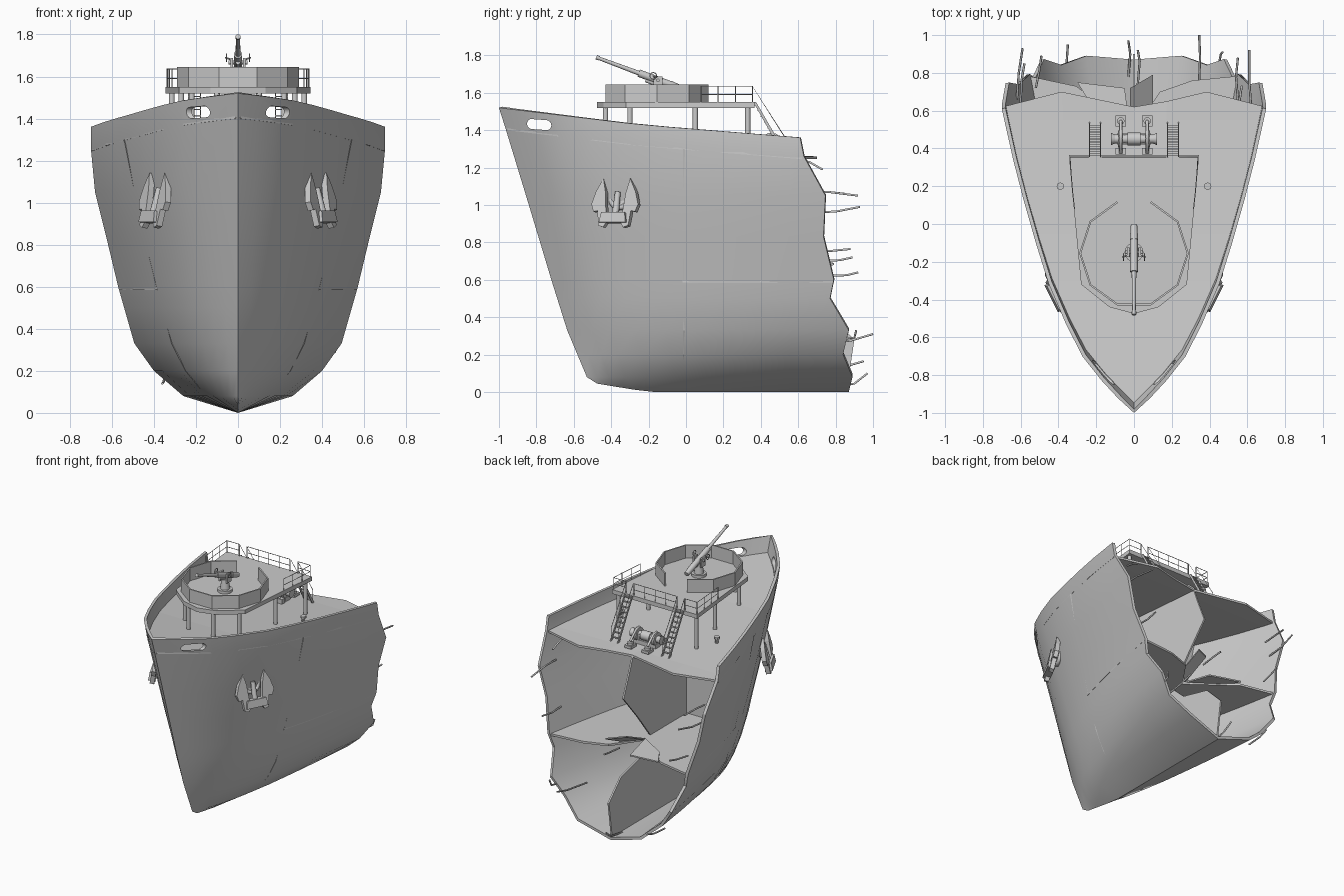
import bpy, bmesh, math
from mathutils import Vector, Matrix

if "Cube" in bpy.data.objects:
    bpy.data.objects.remove(bpy.data.objects["Cube"])

def interp(tab, v):
    if v <= tab[0][0]: return tab[0][1]
    for (a, p), (b, q) in zip(tab, tab[1:]):
        if v <= b: return p + (q - p) * (v - a) / (b - a)
    return tab[-1][1]

def add(name, bm, smooth=None):
    bmesh.ops.recalc_face_normals(bm, faces=bm.faces)
    me = bpy.data.meshes.new(name); bm.to_mesh(me); bm.free()
    ob = bpy.data.objects.new(name, me); bpy.context.collection.objects.link(ob)
    if smooth: shade(ob, smooth)
    return ob

def activate(ob):
    bpy.ops.object.select_all(action='DESELECT')
    ob.select_set(True); bpy.context.view_layer.objects.active = ob

def shade(ob, deg):
    activate(ob); bpy.ops.object.shade_smooth_by_angle(angle=math.radians(deg))

def slab(name, pts, thick):
    """Flat polygon extruded along a vector."""
    bm = bmesh.new()
    f = bm.faces.new([bm.verts.new(p) for p in pts])
    r = bmesh.ops.extrude_face_region(bm, geom=[f], use_keep_orig=True)
    bmesh.ops.translate(bm, vec=thick, verts=[v for v in r['geom'] if isinstance(v, bmesh.types.BMVert)])
    return add(name, bm)

def cyl(name, a, b, r0, r1=None, n=12):
    a, b = Vector(a), Vector(b); d = b - a
    bm = bmesh.new()
    m = Matrix.Translation((a + b) / 2) @ d.to_track_quat('Z', 'Y').to_matrix().to_4x4()
    bmesh.ops.create_cone(bm, cap_ends=True, segments=n, radius1=r0,
                          radius2=r0 if r1 is None else r1, depth=d.length, matrix=m)
    return add(name, bm, 40)

def box(name, c, s):
    bm = bmesh.new()
    bmesh.ops.create_cube(bm, size=1, matrix=Matrix.Translation(c) @ Matrix.Diagonal((*s, 1)))
    return add(name, bm)

def tubes(name, paths, r, res=1, cyclic=False):
    cu = bpy.data.curves.new(name, 'CURVE'); cu.dimensions = '3D'
    cu.bevel_depth = r; cu.bevel_resolution = res; cu.use_fill_caps = True
    for path in paths:
        sp = cu.splines.new('POLY'); sp.points.add(len(path) - 1); sp.use_cyclic_u = cyclic
        for q, p in zip(sp.points, path): q.co = (*p, 1)
    ob = bpy.data.objects.new(name, cu); bpy.context.collection.objects.link(ob)
    activate(ob); bpy.ops.object.convert(target='MESH')

# hull form: stem rake, torn aft edge, half breadth by height, sheer line, waterline shape
STEM = [(.045, -.475), (.08, -.53), (.33, -.635), (.6, -.72), (1.0, -.84), (1.52, -1)]
TORN = [(0, .87), (.08, .89), (.2, .84), (.33, .87), (.5, .77), (.6, .79), (.83, .735), (1.05, .745), (1.29, .61)]
WIDE = [(0, 0), (.08, .26), (.2, .4), (.32, .49), (.6, .57), (.83, .625), (1.05, .68), (1.25, .7)]
SHEER = [(-1, 1.52), (-.25, 1.43), (.62, 1.36)]
FULL = [(0, 0), (.05, .13), (.1, .24), (.18, .39), (.28, .51), (.42, .65), (.61, .785), (.8, .9), (1, 1)]
sheer = lambda y: interp(SHEER, y)
def hx(y, z):
    s, e = interp(STEM, z), interp(TORN, z)
    return interp(WIDE, z) * interp(FULL, (y - s) / (e - s))

# hull shell
rows = [0, .08, .2, .33, .5, .6, .83, 1.05, 'deck', 'top']
cols = [0, .05, .11, .19, .3, .44, .58, .72, .86, 1, None]
def hull_point(row, t):
    off = {'deck': -.1, 'top': 0}.get(row)
    s = {'deck': -.967, 'top': -1}.get(row) or interp(STEM, row)
    e = {'deck': .63, 'top': .61}.get(row) or interp(TORN, row)
    y = e if t is None else s + (.56 - s) * t
    z = sheer(y) + off if off is not None else row
    if row == 0: z = .045 * max(0, (-.2 - y) / .275)
    return Vector((0 if t == 0 or row == 0 else max(0, hx(y, z)), y, z))
bm = bmesh.new()
grid = []
for t in cols:
    side = [hull_point(r, t) for r in rows]
    line = [Vector((-p.x, p.y, p.z)) for p in side[:0:-1]] + side
    grid.append([bm.verts.new(p) for p in line])
for a, b in zip(grid, grid[1:]):
    for i in range(len(a) - 1):
        bm.faces.new((a[i], a[i + 1], b[i + 1], b[i]))
bmesh.ops.remove_doubles(bm, verts=bm.verts, dist=.0005)
bmesh.ops.dissolve_degenerate(bm, edges=bm.edges, dist=.0005)
hull = add('hull', bm)
so = hull.modifiers.new('plate', 'SOLIDIFY'); so.thickness = .02; so.offset = -1
# slots through the bulwark near the bow
slot = []
for i in range(16):
    a = math.tau * i / 16
    slot.append((-.4, -.785 + (.037 if math.cos(a) > 0 else -.037) + .028 * math.cos(a),
                 1.43 + .028 * math.sin(a) - (.004 if math.cos(a) > 0 else -.004)))
cutter = slab('slot_cutter', slot, (.8, 0, 0)); cutter.hide_render = True
bo = hull.modifiers.new('slots', 'BOOLEAN'); bo.object = cutter; bo.solver = 'EXACT'; bo.use_self = True
activate(hull)
for m in ('plate', 'slots'): bpy.ops.object.modifier_apply(modifier=m)
bpy.data.objects.remove(cutter)
shade(hull, 30)

# decks with torn aft edges, and bulkheads
def deck(name, zf, ys, edge):
    bm = bmesh.new(); fr = [-1, -.55, 0, .25, .55, 1]; prev = None
    for y in ys + [None]:
        pts = []
        for f, e in zip(fr, edge):
            yy = e if y is None else y
            pts.append(bm.verts.new((f * (max(.002, hx(yy, zf(yy))) - .002), yy, zf(yy))))
        if prev:
            for i in range(5): bm.faces.new((prev[i], prev[i + 1], pts[i + 1], pts[i]))
        prev = pts
    bmesh.ops.recalc_face_normals(bm, faces=bm.faces)
    r = bmesh.ops.extrude_face_region(bm, geom=bm.faces[:], use_keep_orig=True)
    bmesh.ops.translate(bm, vec=(0, 0, -.015), verts=[v for v in r['geom'] if isinstance(v, bmesh.types.BMVert)])
    add(name, bm)
deck('main_deck', lambda y: sheer(y) - .1, [-.955, -.88, -.81, -.69, -.5, -.3, -.05, .3, .55],
     [.62, .7, .62, .65, .7, .62])
deck('lower_deck', lambda y: .6, [-.02, .2, .4], [.785, .73, .5, .7, .76, .785])
zs = [.08, .2, .33, .6, .83, 1.05, 1.3]
half = [(hx(0, z) - .005, 0, z) for z in zs]
slab('cross_bulkhead', [(0, 0, .01)] + half + [(-x, y, z) for x, y, z in half[::-1]], (0, -.015, 0))
slab('upper_centre_bulkhead', [(-.006, y, z) for y, z in
     [(0, .6), (.42, .6), (.56, .78), (.73, .98), (.66, 1.15), (.62, 1.255), (0, 1.3)]], (.012, 0, 0))
slab('lower_centre_bulkhead', [(-.006, y, z) for y, z in
     [(0, .01), (.86, .01), (.9, .28), (.76, .42), (.52, .48), (.4, .59), (0, .59)]], (.012, 0, 0))
slab('bent_plate', [(-.02, .5, .6), (.1, .62, .6), (.1, .79, .68), (-.02, .72, .7)], (0, 0, .01))
slab('torn_strip', [(-.22, .62, .6), (-.02, .5, .6), (-.05, .72, .57), (-.3, .75, .6)], (0, 0, .01))

# bent reinforcing bars at the break
bars = [[(-.62, .66, .96), (-.61, .8, .965), (-.59, .93, .99)], [(-.6, .64, 1.065), (-.595, .76, 1.07), (-.58, .85, 1.06)],
        [(-.52, .72, .7), (-.5, .82, .705), (-.49, .89, .72)], [(-.36, .76, .14), (-.355, .88, .145), (-.35, .95, .165)],
        [(-.03, .78, .03), (-.02, .9, .045), (-.03, .97, .1)], [(.02, .74, .62), (.03, .86, .625), (.02, .92, .64)],
        [(.34, .66, .25), (.35, .88, .275), (.345, 1.0, .31)], [(.44, .8, .28), (.46, .9, .29), (.47, .91, .33)],
        [(.55, .66, .75), (.54, .78, .755), (.55, .88, .765)], [(.62, .62, 1.06), (.61, .76, 1.07), (.61, .92, 1.05)],
        [(.56, .6, 1.24), (.56, .66, 1.23), (.57, .73, 1.19)]]
tubes('bent_bars', bars, .006)

# gun platform with posts
edge = [(.345, .365), (.28, -.32), (.13, -.44)]
outline = edge + [(0, -.475)] + [(-x, y) for x, y in edge[::-1]]
slab('gun_platform', [(x, y, 1.52) for x, y in outline], (0, 0, .03))
for s in (-1, 1):
    for x, y in [(.1, -.43), (.22, -.3), (.27, .05), (.315, .33)]:
        cyl('platform_post', (s * x, y, sheer(y) - .1), (s * x, y, 1.525), .014)

# ten-sided gun tub, open at the back
bm = bmesh.new()
ring = [(.285 * math.cos(math.radians(108 + 36 * i)), -.155 + .285 * math.sin(math.radians(108 + 36 * i))) for i in range(10)]
lo = [bm.verts.new((x, y, 1.545)) for x, y in ring]; hi = [bm.verts.new((x, y, 1.645)) for x, y in ring]
for i in range(9): bm.faces.new((lo[i], lo[i + 1], hi[i + 1], hi[i]))
tub = add('gun_tub', bm)
so = tub.modifiers.new('plate', 'SOLIDIFY'); so.thickness = .01; so.offset = 0

# railings and ladders
rails = []
for s in (-1, 1):
    runs = [[(.315, .08), (.325, .17), (.333, .265), (.338, .355), (.24, .355)], [(.17, .355), (.085, .355), (0, .355)]]
    for run in runs:
        for z in (1.59, 1.635): rails.append([(s * x, y, z) for x, y in run])
        rails += [[(s * x, y, 1.545), (s * x, y, 1.637)] for x, y in run]
    steps = []
    for x in (.178, .236):
        rails.append([(s * x, .355, 1.55), (s * x, .355, 1.635), (s * x, .53, 1.36), (s * x, .53, 1.28)])
        slab('ladder_side', [(s * x - .003, .36, 1.55), (s * x - .003, .375, 1.55), (s * x - .003, .54, 1.265), (s * x - .003, .52, 1.265)], (.006, 0, 0))
    for i in range(9):
        box('ladder_rung', (s * .207, .37 + .018 * i, 1.535 - .0305 * i), (.056, .014, .006))
tubes('railings', rails, .0025, 0)

# deck gun, raised towards the bow
A, D = Vector((0, -.15, 1.667)), Vector((0, -.33, .123)).normalized()
cyl('gun_base', (0, -.15, 1.55), (0, -.15, 1.57), .05, n=16)
cyl('gun_pedestal', (0, -.15, 1.57), (0, -.15, 1.64), .033, .024, 16)
cyl('gun_barrel', A, A + D * .345, .014, .009)
cyl('gun_muzzle', A + D * .335, A + D * .352, .012)
cyl('gun_cradle', A - D * .08, A + D * .11, .02)
cyl('recoil_tube', A + Vector((0, 0, -.024)) - D * .04, A + Vector((0, 0, -.024)) + D * .07, .011)
cyl('gun_breech', A - D * .155, A - D * .07, .017, .022)
cyl('trunnion', A - Vector((.045, 0, 0)), A + Vector((.045, 0, 0)), .009)
for s in (-1, 1):
    box('gun_yoke', (s * .03, -.15, 1.655), (.012, .05, .065))
    c = Vector((s * .055, -.175, 1.69))
    tubes('hand_wheel', [[c + Vector((0, .018 * math.cos(k * math.tau / 12), .018 * math.sin(k * math.tau / 12))) for k in range(12)]], .003, 1, True)
    cyl('wheel_shaft', (s * .03, -.165, 1.68), c + Vector((s * .006, 0, 0)), .004, n=8)

# anchor windlass and deck fittings
zd = sheer(.45) - .1
cyl('windlass_drum', (-.1, .45, zd + .06), (.1, .45, zd + .06), .024)
cyl('windlass_motor', (-.035, .45, zd + .06), (.035, .45, zd + .06), .034)
box('windlass_bed', (0, .45, zd + .015), (.18, .06, .03))
for s in (-1, 1):
    cyl('warping_head', (s * .095, .45, zd + .06), (s * .122, .45, zd + .06), .022, .032)
    cyl('chain_wheel', (s * .06, .45, zd + .06), (s * .085, .45, zd + .06), .046, n=16)
    box('bearing_stand', (s * .05, .45, zd + .035), (.012, .05, .07))
    box('chain_pipe_pad', (s * .07, .545, zd + .008), (.055, .06, .02))
    cyl('chain_pipe', (s * .07, .545, zd), (s * .07, .545, zd + .035), .02)
    box('chain_stopper', (s * .07, .385, zd + .02), (.055, .035, .04))
    tubes('anchor_chain', [[(s * .07, .545, zd + .04), (s * .07, .48, zd + .1), (s * .07, .44, zd + .105), (s * .07, .375, zd + .04)]], .009)
    zb = sheer(.2) - .1
    cyl('bollard', (s * .39, .2, zb), (s * .39, .2, zb + .035), .012, n=8)
    cyl('bollard_cap', (s * .39, .2, zb + .03), (s * .39, .2, zb + .045), .02, n=8)

# anchors hanging at the bow
fluke = [(.08, .14), (.118, .07), (.14, 0), (.125, -.04), (.1, -.035), (.09, -.115), (.06, -.125), (.025, -.07), (.05, -.04), (.06, .06)]
for s in (-1, 1):
    U = Vector((s * -.45, -.89, 0)); V = Vector((s * -.17, .08, 1)).normalized(); N = Vector((s * .88, -.45, .18)).normalized()
    O = Vector((s * (hx(-.37, 1.0) + .035), -.37, 1.0))
    P = lambda u, v, n=0: O + U * u + V * v + N * n
    for k in (-1, 1):
        slab('anchor_fluke', [P(k * u, v, -.005) for u, v in fluke], N * .03)
    slab('anchor_crown', [P(-.08, -.1, -.01), P(.08, -.1, -.01), P(.07, -.045, -.01), P(-.07, -.045, -.01)], N * .05)
    cyl('anchor_shank', P(0, -.09, .01), P(0, .07, 0), .02, .015)
    tubes('hawse_ring', [[P(.055 * math.cos(a), .05 + .06 * math.sin(a), -.03) for a in [k * math.tau / 20 for k in range(20)]]], .014, 2, True)
    cyl('hawse_pipe', P(0, .05, -.09), P(0, .05, -.025), .055, n=20)
